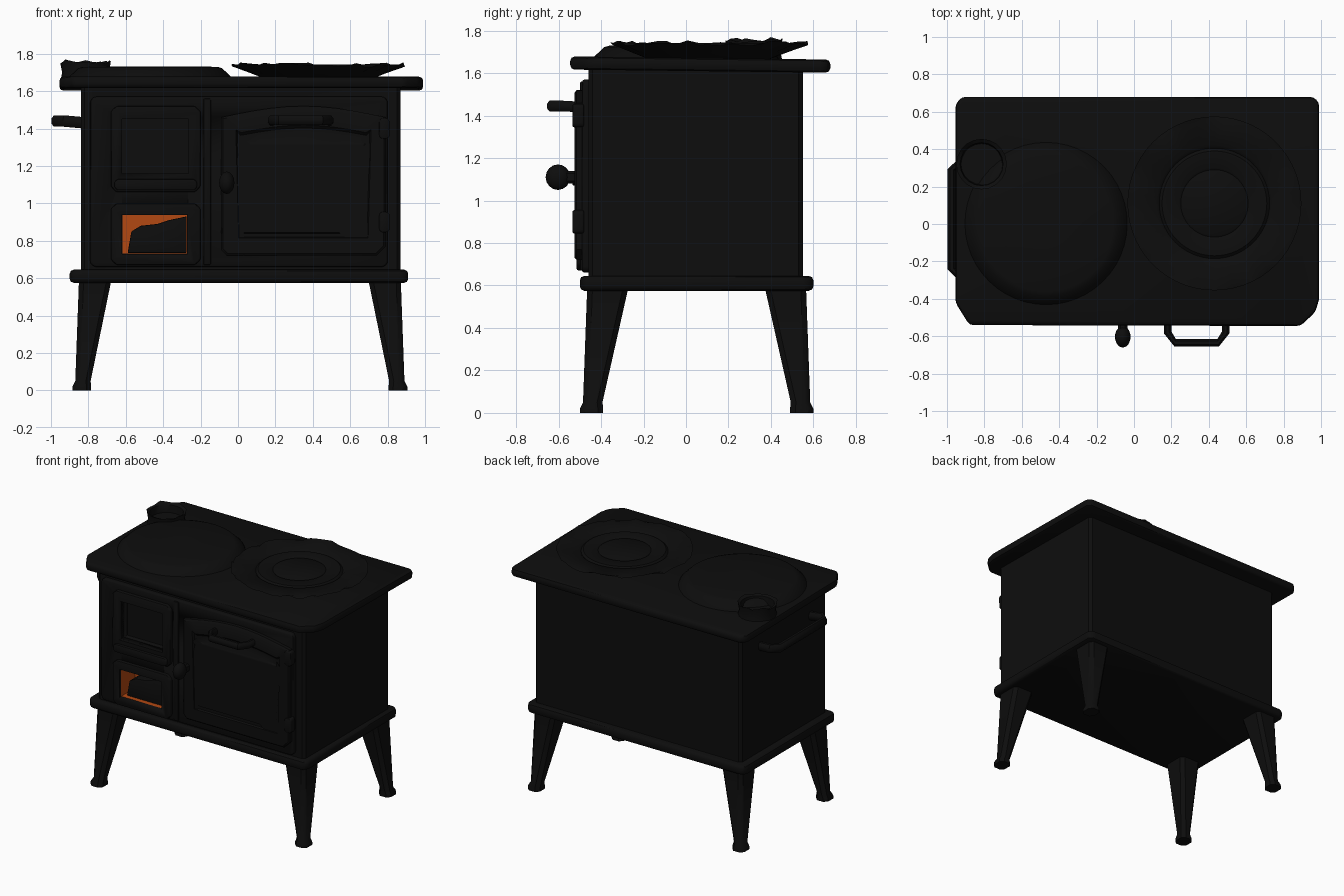
import bpy, bmesh, math, random
from mathutils import Vector

random.seed(4)
if "Cube" in bpy.data.objects:
    bpy.data.objects.remove(bpy.data.objects["Cube"], do_unlink=True)


def material(name, rgb):
    m = bpy.data.materials.new(name)
    m.use_nodes = True
    m.diffuse_color = (*rgb, 1)
    bsdf = m.node_tree.nodes["Principled BSDF"]
    bsdf.inputs["Base Color"].default_value = (*rgb, 1)
    bsdf.inputs["Roughness"].default_value = 0.8
    return m


IRON = material("black iron", (0.004, 0.004, 0.004))
GLOW = material("ember orange", (0.45, 0.065, 0.006))


def finish(name, bm, mat=IRON, bevel=0, smooth=True):
    bmesh.ops.recalc_face_normals(bm, faces=bm.faces)
    me = bpy.data.meshes.new(name)
    bm.to_mesh(me)
    bm.free()
    me.materials.append(mat)
    ob = bpy.data.objects.new(name, me)
    bpy.context.collection.objects.link(ob)
    bpy.ops.object.select_all(action="DESELECT")
    ob.select_set(True)
    bpy.context.view_layer.objects.active = ob
    if bevel:
        mod = ob.modifiers.new("bevel", "BEVEL")
        mod.width, mod.segments = bevel, 2
        bpy.ops.object.modifier_apply(modifier=mod.name)
    if smooth:
        bpy.ops.object.shade_smooth_by_angle(angle=math.radians(40))
    return ob


def loft(bm, rings, caps=True):
    """Join equal-sized vertex rings into a skin."""
    rows = [[bm.verts.new(p) for p in r] for r in rings]
    n = len(rows[0])
    for a, b in zip(rows, rows[1:]):
        for i in range(n):
            bm.faces.new((a[i], a[(i + 1) % n], b[(i + 1) % n], b[i]))
    if caps:
        bm.faces.new(rows[0])
        return bm.faces.new(rows[-1])


def prism(name, outline, lo, hi, axis="z", bevel=0, insets=(), mat=IRON):
    """Extrude an outline along z or y; insets sink the last (hi) face: (border, shift)."""
    bm = bmesh.new()
    place = (lambda a, b, d: Vector((a, b, d))) if axis == "z" else (lambda a, b, d: Vector((a, d, b)))
    face = loft(bm, [[place(a, b, d) for a, b in outline] for d in (lo, hi)])
    bmesh.ops.recalc_face_normals(bm, faces=bm.faces)
    for border, shift in insets:
        bmesh.ops.inset_region(bm, faces=[face], thickness=border)
        bmesh.ops.translate(bm, verts=face.verts, vec=place(0, 0, shift))
    return finish(name, bm, mat, bevel)


def rect(a0, a1, b0, b1, c=0):
    if not c:
        return [(a0, b0), (a1, b0), (a1, b1), (a0, b1)]
    return [(a0 + c, b0), (a1 - c, b0), (a1, b0 + c), (a1, b1 - c),
            (a1 - c, b1), (a0 + c, b1), (a0, b1 - c), (a0, b0 + c)]


def lathe(name, centre, profile, sides=40, ragged=None):
    """Spin (radius, z) points; the ragged ring gets an uneven height."""
    bm = bmesh.new()
    rings = []
    for k, (r, z) in enumerate(profile):
        ring = []
        for i in range(sides):
            t = math.tau * i / sides
            dz = random.uniform(-0.012, 0.014) if k == ragged else 0
            ring.append((centre[0] + r * math.cos(t), centre[1] + r * math.sin(t), z + dz))
        rings.append(ring)
    loft(bm, rings)
    return finish(name, bm)


def tube(name, points, w, h):
    """Sweep an octagonal bar along a horizontal path."""
    bm = bmesh.new()
    pts = [Vector(p) for p in points]
    rings = []
    for i, p in enumerate(pts):
        d = (pts[min(i + 1, len(pts) - 1)] - pts[max(i - 1, 0)]).normalized()
        side = d.cross(Vector((0, 0, 1))).normalized()
        rings.append([p + side * w * math.cos(t) + Vector((0, 0, h * math.sin(t)))
                      for t in (math.tau * (k + 0.5) / 8 for k in range(8))])
    loft(bm, rings)
    return finish(name, bm)


def cut(target, cutter):
    bpy.context.view_layer.objects.active = target
    mod = target.modifiers.new("opening", "BOOLEAN")
    mod.object, mod.operation, mod.solver = cutter, "DIFFERENCE", "EXACT"
    bpy.ops.object.modifier_apply(modifier=mod.name)


# Body, front surround, base plate
body = prism("body", rect(-0.84, 0.87, -0.46, 0.55, 0.02), 0.6, 1.64)
surround = prism("front_surround", rect(-0.79, 0.8, 0.66, 1.57, 0.02), -0.44, -0.49, "y", 0.012)
prism("base_plate", rect(-0.9, 0.91, -0.5, 0.6, 0.03), 0.575, 0.645, bevel=0.022)

# Cooktop with clipped front corners, falling slightly to the back
top = prism("cooktop", [(-0.88, -0.56), (0.89, -0.565), (0.97, -0.49), (0.99, -0.42), (0.99, 0.63),
                        (0.96, 0.66), (-0.92, 0.66), (-0.955, 0.62), (-0.955, -0.44)],
            1.61, 1.672, bevel=0.022)
top.rotation_euler.x = -0.012

# Hot plates and broken flue collar
lathe("right_hot_plate", (0.43, 0.11),
      [(0.27, 1.66), (0.36, 1.695), (0.465, 1.74), (0.44, 1.742), (0.31, 1.735), (0.295, 1.722),
       (0.28, 1.735), (0.19, 1.735), (0.18, 1.728), (0.17, 1.735)], 56, ragged=2)
lathe("left_hot_plate", (-0.47, 0.0),
      [(0.44, 1.66), (0.43, 1.68), (0.385, 1.722), (0.36, 1.73), (0.1, 1.732)], 48)
lathe("flue_collar", (-0.815, 0.32),
      [(0.135, 1.65), (0.125, 1.7), (0.135, 1.758), (0.115, 1.745), (0.11, 1.69)], 20, ragged=2)

# Firebox doors
upper = prism("upper_fire_door", rect(-0.68, -0.2, 1.06, 1.52, 0.03), -0.46, -0.515, "y", 0.01)
lower = prism("lower_fire_door", rect(-0.68, -0.2, 0.67, 1.0, 0.03), -0.46, -0.515, "y", 0.01)
prism("upper_door_sill", rect(-0.66, -0.22, 1.07, 1.13, 0.015), -0.5, -0.535, "y", 0.008)
prism("door_post", rect(-0.185, -0.145, 0.67, 1.56), -0.48, -0.5, "y", 0.008)
openings = [("upper_cutter", rect(-0.62, -0.265, 1.16, 1.45), upper, -0.42),
            ("lower_cutter", rect(-0.62, -0.27, 0.73, 0.94), lower, -0.33)]
for name, shape, door, back in openings:
    cutter = prism(name, shape, back, -0.6, "y")
    for target in (body, surround, door):
        cut(target, cutter)
    bpy.data.objects.remove(cutter, do_unlink=True)

# Glowing lining of the lower firebox, open at the front
bm = bmesh.new()
bmesh.ops.create_cube(bm, size=1)
bmesh.ops.scale(bm, vec=(0.344, 0.165, 0.204), verts=bm.verts)
bmesh.ops.translate(bm, vec=(-0.445, -0.4155, 0.835), verts=bm.verts)
front = min(bm.faces, key=lambda f: f.calc_center_median().y)
bmesh.ops.delete(bm, geom=[front], context="FACES_ONLY")
finish("fire_lining", bm, GLOW, smooth=False)

# Ash heap in front of the glow
prism("ash_heap", [(-0.59, 0.735), (-0.275, 0.735), (-0.275, 0.93), (-0.37, 0.91), (-0.43, 0.89),
                   (-0.52, 0.88), (-0.57, 0.85)], -0.36, -0.47, "y", 0.005)

# Arched oven door with a sunken panel
arch = [(0.79 - 0.88 * i / 10, 1.46 + 0.06 * math.sin(math.pi * i / 10)) for i in range(11)]
prism("oven_door", [(-0.09, 0.75), (-0.06, 0.72), (0.74, 0.72), (0.79, 0.77)] + arch,
      -0.46, -0.515, "y", 0, [(0.012, -0.01), (0.09, 0), (0.015, 0.014), (0.05, 0), (0.012, -0.008)])
for z in (0.9, 1.4):
    prism("oven_hinge", rect(0.755, 0.81, z - 0.055, z + 0.055, 0.012), -0.48, -0.535, "y", 0.01)

# Oven handle, side rail
tube("oven_handle", [(0.18, -0.49, 1.44), (0.18, -0.58, 1.445), (0.22, -0.635, 1.445),
                     (0.45, -0.635, 1.445), (0.49, -0.58, 1.445), (0.49, -0.49, 1.44)], 0.022, 0.027)
tube("side_rail", [(-0.82, -0.27, 1.43), (-0.93, -0.28, 1.44), (-0.975, -0.24, 1.44),
                   (-0.975, 0.29, 1.44), (-0.93, 0.33, 1.44), (-0.82, 0.32, 1.43)], 0.025, 0.033)

# Door knob
bm = bmesh.new()
bmesh.ops.create_uvsphere(bm, u_segments=14, v_segments=8, radius=1)
bmesh.ops.scale(bm, vec=(0.042, 0.058, 0.06), verts=bm.verts)
bmesh.ops.translate(bm, vec=(-0.06, -0.603, 1.11), verts=bm.verts)
finish("door_knob", bm)
prism("knob_stem", rect(-0.085, -0.035, 1.08, 1.14, 0.012), -0.48, -0.58, "y")

# Splayed tapering legs with flared feet
for sx, sy, name in ((-1, -1, "front_right_leg"), (1, -1, "front_left_leg"),
                     (-1, 1, "back_right_leg"), (1, 1, "back_left_leg")):
    bm = bmesh.new()
    rings = []
    for z, outer, inner in ((0, 0.1, 0), (0.02, 0.1, 0), (0.05, 0.085, 0.003), (0.6, 0.065, -0.11)):
        xs = sorted((0.01 + sx * (0.795 + outer), 0.01 + sx * (0.795 + inner)))
        ys = sorted((0.05 + sy * (0.45 + outer), 0.05 + sy * (0.44 + inner * 1.1)))
        rings.append([(x, y, z) for x, y in rect(*xs, *ys, 0.025)])
    loft(bm, rings)
    finish(name, bm)
